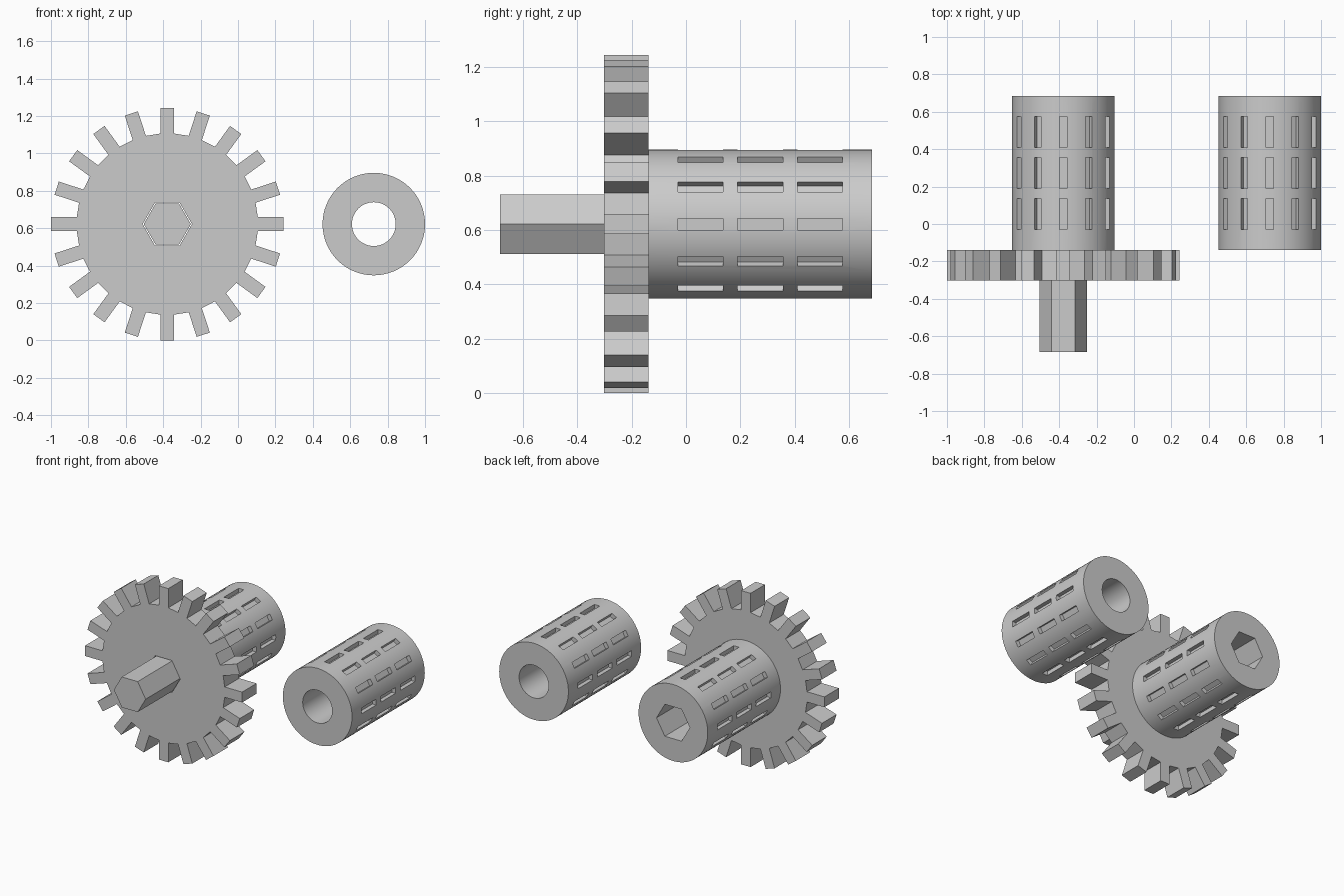
import bpy, bmesh
from math import cos, sin, pi, radians

if "Cube" in bpy.data.objects:
    bpy.data.objects.remove(bpy.data.objects["Cube"])

R = 0.622                    # gear tip radius, also axle height
GEAR_X, PLAIN_X = -1 + R, 0.726
ROLLER_R = 0.274
FRONT, BACK = -0.138, 0.685  # roller ends


def prism(bm, pts, y0, y1):
    """Extrude an (x, z) outline along y."""
    a = [bm.verts.new((x, y0, z)) for x, z in pts]
    b = [bm.verts.new((x, y1, z)) for x, z in pts]
    bm.faces.new(a)
    bm.faces.new(b[::-1])
    n = len(pts)
    for i in range(n):
        bm.faces.new((a[i], b[i], b[(i + 1) % n], a[(i + 1) % n]))


def ring(r, n):
    return [(r * cos(2 * pi * i / n), r * sin(2 * pi * i / n)) for i in range(n)]


def block(a, r0, r1, w):
    """Rectangle reaching from r0 to r1 at angle a, half width w."""
    return [(r * cos(a) - t * sin(a), r * sin(a) + t * cos(a))
            for r, t in ((r0, -w), (r1, -w), (r1, w), (r0, w))]


def make(name, x, shapes):
    bm = bmesh.new()
    for s in shapes:
        prism(bm, *s)
    bmesh.ops.recalc_face_normals(bm, faces=bm.faces)
    me = bpy.data.meshes.new(name)
    bm.to_mesh(me)
    bm.free()
    ob = bpy.data.objects.new(name, me)
    ob.location = (x, 0, R)
    bpy.context.collection.objects.link(ob)
    return ob


def cut(ob, shapes):
    """Subtract the given prisms from an object."""
    cutter = make("cutter", ob.location.x, shapes)
    cutter.hide_render = True
    bpy.context.view_layer.update()
    mod = ob.modifiers.new("cut", 'BOOLEAN')
    mod.operation, mod.solver, mod.object = 'DIFFERENCE', 'EXACT', cutter
    bpy.context.view_layer.objects.active = ob
    bpy.ops.object.modifier_apply(modifier=mod.name)
    bpy.data.objects.remove(cutter)


def roller(name, x, bore):
    ob = make(name, x, [(ring(ROLLER_R, 64), FRONT, BACK)])
    cut(ob, [(bore, FRONT - 0.1, BACK + 0.1)])
    # three rows of twelve shallow slots
    cut(ob, [(block(i * pi / 6, ROLLER_R - 0.03, 0.32, 0.021), y, y + 0.166)
             for i in range(12) for y in (-0.03, 0.19, 0.41)])
    bpy.ops.object.select_all(action='DESELECT')
    ob.select_set(True)
    bpy.context.view_layer.objects.active = ob
    bpy.ops.object.shade_smooth_by_angle(angle=radians(20))
    return ob


hex_hole = ring(0.132, 6)

# gear wheel with twenty square teeth
outline = [p for i in range(20) for p in block(i * pi / 10, 0.484, R, 0.037)]
gear = make("gear_wheel", GEAR_X, [(outline, -0.302, FRONT)])
cut(gear, [(hex_hole, -0.5, 0.0)])

# slotted rollers, one with a hexagonal socket and one with a round bore
roller("geared_roller", GEAR_X, hex_hole)
roller("plain_roller", PLAIN_X, ring(0.117, 48))

# hexagonal drive peg
make("hex_peg", GEAR_X, [(ring(0.126, 6), -0.685, 0.14)])
